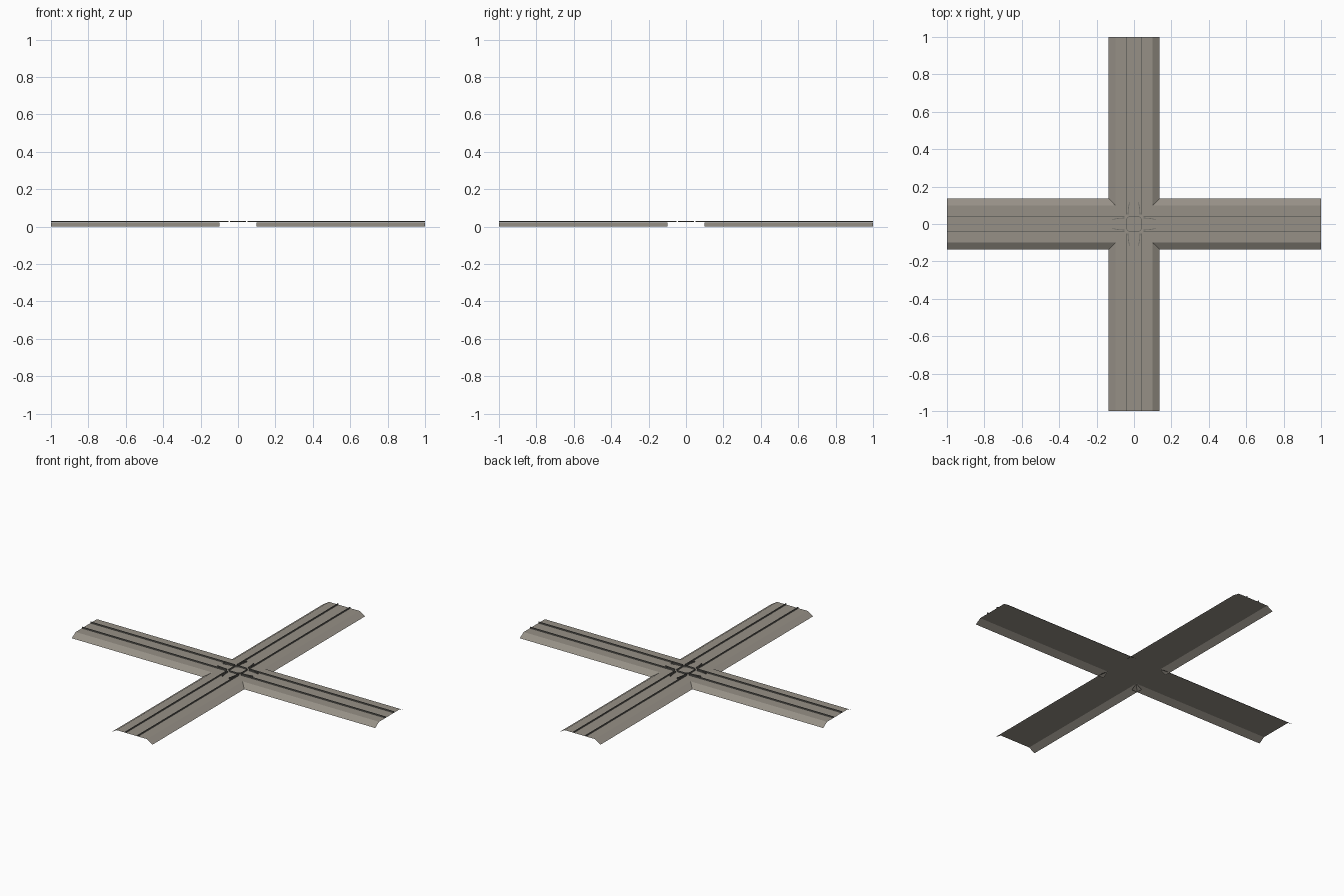
import bpy, bmesh, math
from mathutils import Matrix, Vector

if "Cube" in bpy.data.objects:
    bpy.data.objects.remove(bpy.data.objects["Cube"])

def mat(name, c):
    m = bpy.data.materials.new(name)
    m.diffuse_color = (*c, 1)
    m.use_nodes = True
    m.node_tree.nodes["Principled BSDF"].inputs["Base Color"].default_value = m.diffuse_color
    return m

gravel = mat("warm grey gravel", (0.305, 0.28, 0.24))
steel = mat("dark steel", (0.15, 0.145, 0.13))

TOP, HALF, FOOT = 0.023, 0.10, 0.137   # bed height, top half width, foot half width
GAUGE, RAIL_T, RAIL_Z = 0.04, 0.004, 0.031
turns = [Matrix.Rotation(math.radians(90 * i), 4, 'Z') for i in range(4)]

def finish(bm, name, material):
    me = bpy.data.meshes.new(name)
    bm.to_mesh(me)
    bm.free()
    me.materials.append(material)
    ob = bpy.data.objects.new(name, me)
    bpy.context.collection.objects.link(ob)

# Open ballast shell: flat cross with sloping shoulders, no end caps
bm = bmesh.new()
def quad(pts, M):
    f = bm.faces.new([bm.verts.new(M @ Vector(p)) for p in pts])
    f.normal_update()
    if f.normal.z < 0:
        f.normal_flip()
quad([(-HALF, -HALF, TOP), (HALF, -HALF, TOP), (HALF, HALF, TOP), (-HALF, HALF, TOP)], turns[0])
for M in turns:
    quad([(HALF, -HALF, TOP), (1, -HALF, TOP), (1, HALF, TOP), (HALF, HALF, TOP)], M)
    for s in (-1, 1):
        quad([(HALF, s * FOOT, 0), (1, s * FOOT, 0), (1, s * HALF, TOP), (HALF, s * HALF, TOP)], M)
finish(bm, "ballast_bed", gravel)

def bar(bm, a, b, M):
    """Thin upright rail between two plan points."""
    a, b = Vector((*a, 0)), Vector((*b, 0))
    d = b - a
    T = (M @ Matrix.Translation((a + b) / 2 + Vector((0, 0, (TOP + RAIL_Z) / 2 + 0.0003)))
         @ Matrix.Rotation(math.atan2(d.y, d.x), 4, 'Z')
         @ Matrix.Diagonal((d.length, RAIL_T, RAIL_Z - TOP - 0.0006, 1)))
    bmesh.ops.create_cube(bm, size=1, matrix=T)

# Running rails, with flangeway gaps at the crossing
bm = bmesh.new()
for M in turns:
    for s in (-1, 1):
        bar(bm, (0.05, s * GAUGE), (1, s * GAUGE), M)
finish(bm, "running_rails", steel)

# Short guard rails with bent ends, and the inner diamond rails
bm = bmesh.new()
for M in turns:
    for s in (-1, 1):
        bar(bm, (0.05, s * 0.032), (0.085, s * 0.030), M)
        bar(bm, (0.085, s * 0.030), (0.115, s * 0.024), M)
    bar(bm, (-0.027, 0.04), (0.027, 0.04), M)
    bar(bm, (0.027, 0.04), (0.04, 0.027), M)
finish(bm, "crossing_guard_rails", steel)
